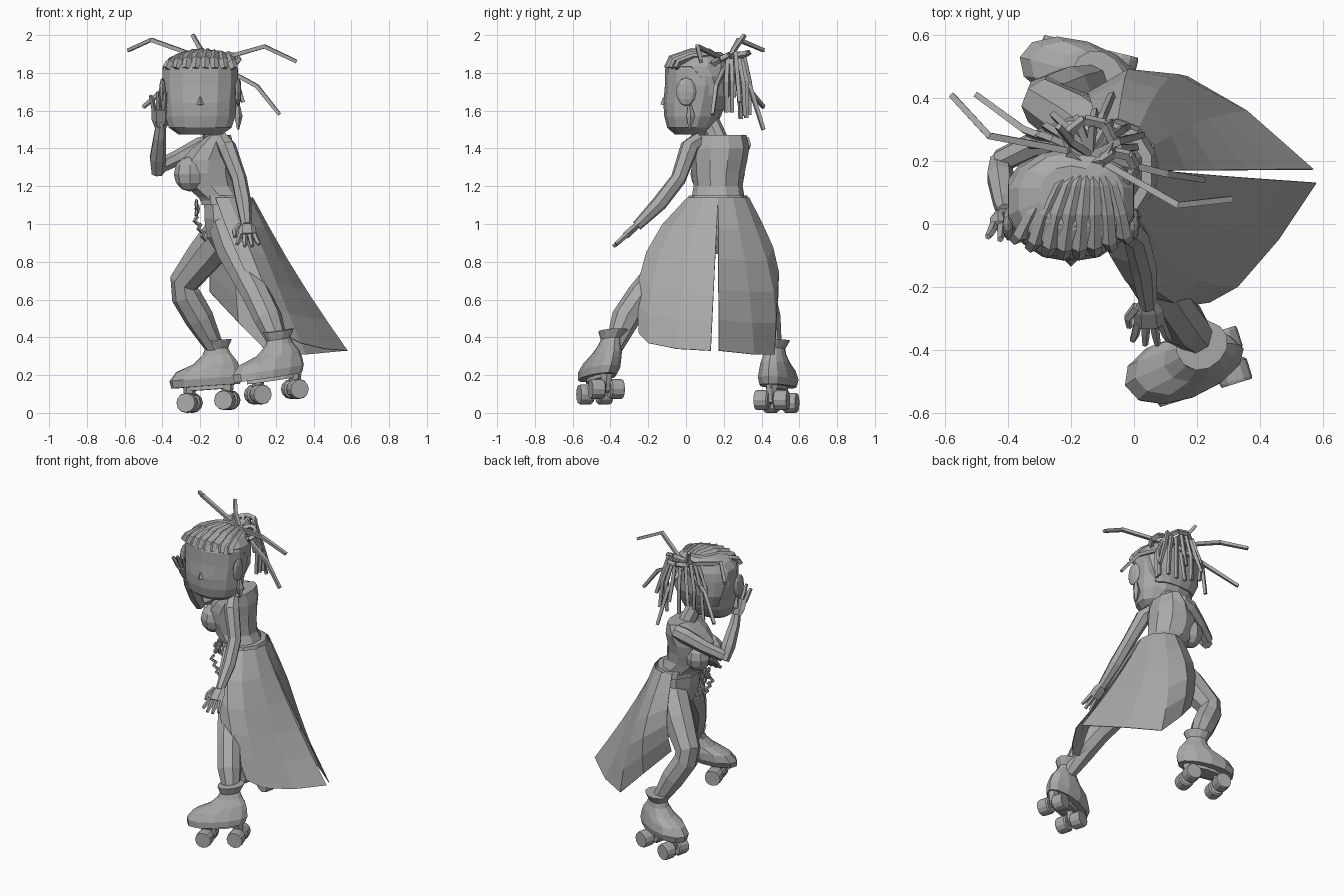
import bpy, bmesh, math, random
from math import sin, cos, pi
from mathutils import Vector as V

cube = bpy.data.objects.get("Cube")
if cube:
    bpy.data.objects.remove(cube)
random.seed(4)
GREY = (0.4, 0.4, 0.4, 1)
mat = bpy.data.materials.new("plain grey")
mat.use_nodes = True
mat.diffuse_color = GREY
mat.node_tree.nodes["Principled BSDF"].inputs["Base Color"].default_value = GREY


def finish(name, bm):
    bmesh.ops.recalc_face_normals(bm, faces=bm.faces)
    me = bpy.data.meshes.new(name)
    bm.to_mesh(me)
    bm.free()
    me.materials.append(mat)
    ob = bpy.data.objects.new(name, me)
    bpy.context.collection.objects.link(ob)
    return ob


def loft(name, rings, closed=True):
    """Skin a list of equal point rows; closed rows are capped at both ends."""
    bm = bmesh.new()
    rows = [[bm.verts.new(p) for p in r] for r in rings]
    n = len(rows[0])
    for a, b in zip(rows, rows[1:]):
        for i in range(n if closed else n - 1):
            j = (i + 1) % n
            bm.faces.new((a[i], a[j], b[j], b[i]))
    if closed:
        bm.faces.new(rows[0])
        bm.faces.new(rows[-1])
    return finish(name, bm)


def tube(name, pts, radii, sides=6, flat=1.0, side=(1, 0, 0)):
    """Limb along a path; flat squashes it across the side direction."""
    pts, rings = [V(p) for p in pts], []
    for i, p in enumerate(pts):
        t = (pts[min(i + 1, len(pts) - 1)] - pts[max(i - 1, 0)]).normalized()
        u = V(side) - t * t.dot(V(side))
        u.normalize()
        w = t.cross(u)
        r = radii[i]
        rings.append([p + u * r * cos(2 * pi * k / sides) + w * r * flat * sin(2 * pi * k / sides)
                      for k in range(sides)])
    return loft(name, rings)


def stack(name, sections, sides=10, power=1.0):
    """Ovals (z, cx, cy, rx, ry) stacked upwards; power below one is boxier."""
    def sq(v):
        return math.copysign(abs(v) ** power, v)
    return loft(name, [[(cx + rx * sq(cos(2 * pi * (k + .5) / sides)),
                         cy + ry * sq(sin(2 * pi * (k + .5) / sides)), z)
                        for k in range(sides)] for z, cx, cy, rx, ry in sections])


def ball(name, centre, r, scale=(1, 1, 1), seg=8):
    bm = bmesh.new()
    bmesh.ops.create_uvsphere(bm, u_segments=seg, v_segments=6, radius=r)
    bmesh.ops.scale(bm, vec=V(scale), verts=bm.verts)
    bmesh.ops.translate(bm, vec=V(centre), verts=bm.verts)
    return finish(name, bm)


# Torso, hips and neck
stack("torso", [(1.1, -.06, .17, .13, .15), (1.14, -.09, .17, .125, .14), (1.2, -.14, .17, .145, .13),
                (1.27, -.16, .17, .16, .14), (1.34, -.155, .175, .15, .15), (1.4, -.13, .18, .12, .155),
                (1.47, -.1, .18, .065, .14)])
stack("hips", [(.84, -.05, .16, .06, .07), (.93, -.05, .16, .12, .16), (1.03, -.05, .16, .135, .17),
               (1.12, -.06, .17, .125, .15)])
stack("waistband", [(1.1, -.06, .17, .14, .165), (1.15, -.07, .17, .132, .155)])
for s, y in (("left", .1), ("right", .235)):
    ball(s + "_bust", (-.255, y, 1.265), .085, (1, .9, 1.1), 8)
tube("neck", [(-.12, .18, 1.42), (-.16, .12, 1.56)], [.055, .05], 8)

# Head and face
stack("head", [(1.475, -.2, .02, .12, .08), (1.51, -.2, .025, .17, .125), (1.57, -.2, .035, .19, .15),
               (1.64, -.2, .045, .195, .165), (1.73, -.2, .06, .205, .172), (1.82, -.2, .06, .203, .17),
               (1.875, -.2, .07, .17, .145), (1.905, -.2, .08, .11, .1)], 14, .93)
stack("hair_cap", [(1.6, -.2, .14, .15, .06), (1.68, -.2, .14, .185, .09), (1.78, -.2, .11, .205, .125),
                   (1.835, -.2, .07, .203, .17), (1.88, -.2, .08, .17, .145), (1.91, -.2, .09, .1, .095)], 14, .93)
tube("nose", [(-.2, -.112, 1.67), (-.2, -.118, 1.63)], [.01, .018], 4)
for s, x in (("left", 0), ("right", -.4)):
    ball(s + "_ear", (x, 0, 1.7), .06, (.3, .9, 1.25))
    tube(s + "_earring", [(x, .02, 1.63), (x, .025, 1.57), (x, .02, 1.5)], [.01, .024, .006], 5)

# Braided rows over the scalp, gathered at the back
KNOT = V((-.14, .22, 1.86))
for i in range(8):
    k = (i - 3.5) / 3.5
    e = 1 - .5 * k * k
    tube("braided_row", [(-.2 + .18 * k, -.105 * e, 1.825), (-.197 + .165 * k, -.08 * e, 1.876 - .02 * k * k),
                         (-.185 + .14 * k, .03, 1.915 - .03 * k * k), (-.17 + .1 * k, .12, 1.915 - .02 * k * k),
                         KNOT], [.02, .024, .022, .02, .012], 4, .75)


# Locks
def lock(name, *pts):
    tube(name, [KNOT] + list(pts), [.015] * len(pts) + [.013], 4, 1, (.3, .6, .7))


for tip, bend in (((-.58, .41, 1.92), (-.46, .28, 1.975)), ((.31, .08, 1.86), (.14, .06, 1.94)),
                  ((.22, .14, 1.58), (.1, .16, 1.73)), ((-.5, .41, 1.62), (-.35, .3, 1.75)),
                  ((-.24, .31, 2.0), (-.2, .26, 1.93)), ((-.07, .41, 1.5), (-.1, .34, 1.72))):
    lock("long_lock", bend, tip)
for i in range(11):
    a = -.3 + i * .33
    out = V((1.4 * cos(a) - .2, .8 * sin(a), 0))
    lock("hanging_lock", KNOT + out * .08 + V((0, .02, random.uniform(.0, .05))),
         KNOT + out * .12 + V((0, .02, -.11)),
         KNOT + out * random.uniform(.11, .16) + V((0, .02, random.uniform(-.33, -.18))))

# Coiled bun loops
for c, r, tilt in (((-.14, .26, 1.89), .075, .2), ((-.05, .18, 1.87), .055, .5)):
    for k in range(7):
        ends = [V(c) + V((r * cos(b), r * sin(b) * cos(tilt), r * sin(b) * sin(tilt)))
                for b in (2 * pi * k / 7, 2 * pi * (k + 1) / 7)]
        tube("bun_loop", ends, [.017, .017], 4, 1, (.1, .2, 1))


# Arms and hands
def hand(name, wrist, tip, thumb):
    w, t = V(wrist), V(tip)
    d = t - w
    x = V((1, 0, 0))
    tube(name + "_palm", [w, w + d * .25, w + d * .55], [.026, .048, .05], 6, .45)
    for i in range(4):
        k = (i - 1.5) / 1.5
        p = w + d * .5 + x * k * .037
        tube(name + "_finger", [p, p + d * .27 + x * k * .012, p + d * (.5 - .1 * k * k) + x * k * .022],
             [.015, .014, .01], 5)
    p = w + d * .15 + x * thumb * .035
    tube(name + "_thumb", [p, p + d * .25 + x * thumb * .032, p + d * .45 + x * thumb * .03],
         [.017, .015, .01], 5)


tube("left_arm", [(-.09, .07, 1.45), (-.06, .02, 1.41), (.005, -.04, 1.24), (.03, -.14, 1.11), (.045, -.26, .99)],
     [.04, .05, .042, .042, .028], 7)
hand("left_hand", (.043, -.24, 1.01), (.055, -.385, .88), -1)
tube("right_upper_arm", [(-.13, .3, 1.43), (-.2, .29, 1.41), (-.32, .25, 1.35), (-.425, .2, 1.3)],
     [.045, .05, .042, .038], 7, 1, (0, 0, 1))
tube("right_forearm", [(-.425, .2, 1.27), (-.425, .15, 1.35), (-.415, .07, 1.46), (-.41, .04, 1.52)],
     [.035, .045, .035, .028], 7)
hand("right_hand", (-.41, .045, 1.5), (-.405, -.05, 1.7), 1)

# Open skirt: two side panels split at the back
panels = {"left": (-115, .115, .85,
                   [(.14, -.25, .53), (.24, -.25, .42), (.33, -.2, .37), (.46, -.05, .34), (.58, .13, .33)]),
          "right": (115, .085, 1.1,
                    [(-.15, .37, .64), (0, .46, .48), (.17, .47, .31), (.36, .36, .31), (.57, .175, .33)])}
for s, (start, bulge, peak, hem) in panels.items():
    rows = []
    for r in range(6):
        t, row = r / 5, []
        for i, h in enumerate(hem):
            a = math.radians(start * (1 - i / 4))
            out = V((cos(a) * .2, sin(a), 0))
            top = V((-.06 + .14 * cos(a), .17 + .165 * sin(a), 1.14))
            row.append(top.lerp(V(h), t) + out * bulge * abs(sin(a)) * sin(pi * t ** peak)
                       - V((.02, 0, 0)) * sin(pi * t) * cos(a) ** 2)
        rows.append(row)
    skirt = loft(s + "_skirt_panel", rows, False)
    mod = skirt.modifiers.new("thickness", "SOLIDIFY")
    mod.thickness = .004

# Belt charms
ball("belt_flower", (-.215, .1, 1.08), .03, (.5, 1, 1), 6)
for i in range(5):
    a = 2 * pi * i / 5
    ball("belt_petal", (-.22, .1 + .035 * cos(a), 1.08 + .035 * sin(a)), .02, (.5, 1, 1), 5)
for y in (.05, .15):
    for i in range(3):
        z = 1.04 - i * .04
        tube("belt_chain", [(-.215 + i * .018, y, z), (-.23 + i * .02, y - .015, z - .025),
                            (-.205 + i * .018, y, z - .045)], [.011] * 3, 4)

# Legs
tube("left_leg", [(-.05, .08, .98), (-.01, -.03, .85), (.06, -.18, .69), (.1, -.24, .62), (.16, -.32, .5), (.22, -.38, .35)],
     [.105, .1, .078, .076, .076, .048], 8)
tube("right_leg", [(-.06, .24, .98), (-.17, .32, .84), (-.285, .385, .69), (-.275, .395, .62), (-.205, .425, .5), (-.12, .46, .34)],
     [.105, .1, .08, .079, .077, .048], 8)


# Roller skates
def skate(name, ankle, yaw, pitch, sole, wheel_drop, shift, lean):
    fwd = V((-cos(yaw), -sin(yaw), -pitch))
    lat = V((sin(yaw), -cos(yaw), 0))
    base = V((ankle[0], ankle[1], sole))

    def outline(h, front, back, width):
        mid, half = (front - back) / 2, (front + back) / 2
        c = base + V((0, lean * h, h))
        return [c + fwd * (mid + half * cos(2 * pi * k / 12)) + lat * width * sin(2 * pi * k / 12)
                * (1 + .13 * cos(2 * pi * k / 12)) for k in range(12)]

    loft(name + "_boot", [outline(*v) for v in (
        (0, .24, .135, .09), (.04, .25, .145, .1), (.085, .215, .135, .09), (.12, .12, .12, .077),
        (.165, .07, .085, .06), (.195, .057, .07, .055), (.24, .08, .09, .08))])
    loft(name + "_plate", [outline(-.02, .17, .1, .05), outline(.01, .17, .1, .05)])
    for d in (.115 + shift, -.09 + shift):
        c = base + fwd * d - V((0, 0, wheel_drop))
        tube(name + "_axle", [c - lat * .07, c + lat * .07], [.018] * 2, 6, 1, (0, 0, 1))
        tube(name + "_truck", [c, c + V((0, 0, wheel_drop))], [.025, .035], 6)
        for k in (-1, 1):
            tube(name + "_wheel", [c + lat * k * .014, c + lat * k * .022, c + lat * k * .078, c + lat * k * .088],
                 [.044, .053, .053, .05], 12, 1, (0, 0, 1))


skate("left", (.21, -.45), .3, .14, .195, .082, -.005, .28)
skate("right", (-.12, .47), -.24, .07, .145, .082, .025, 0)
